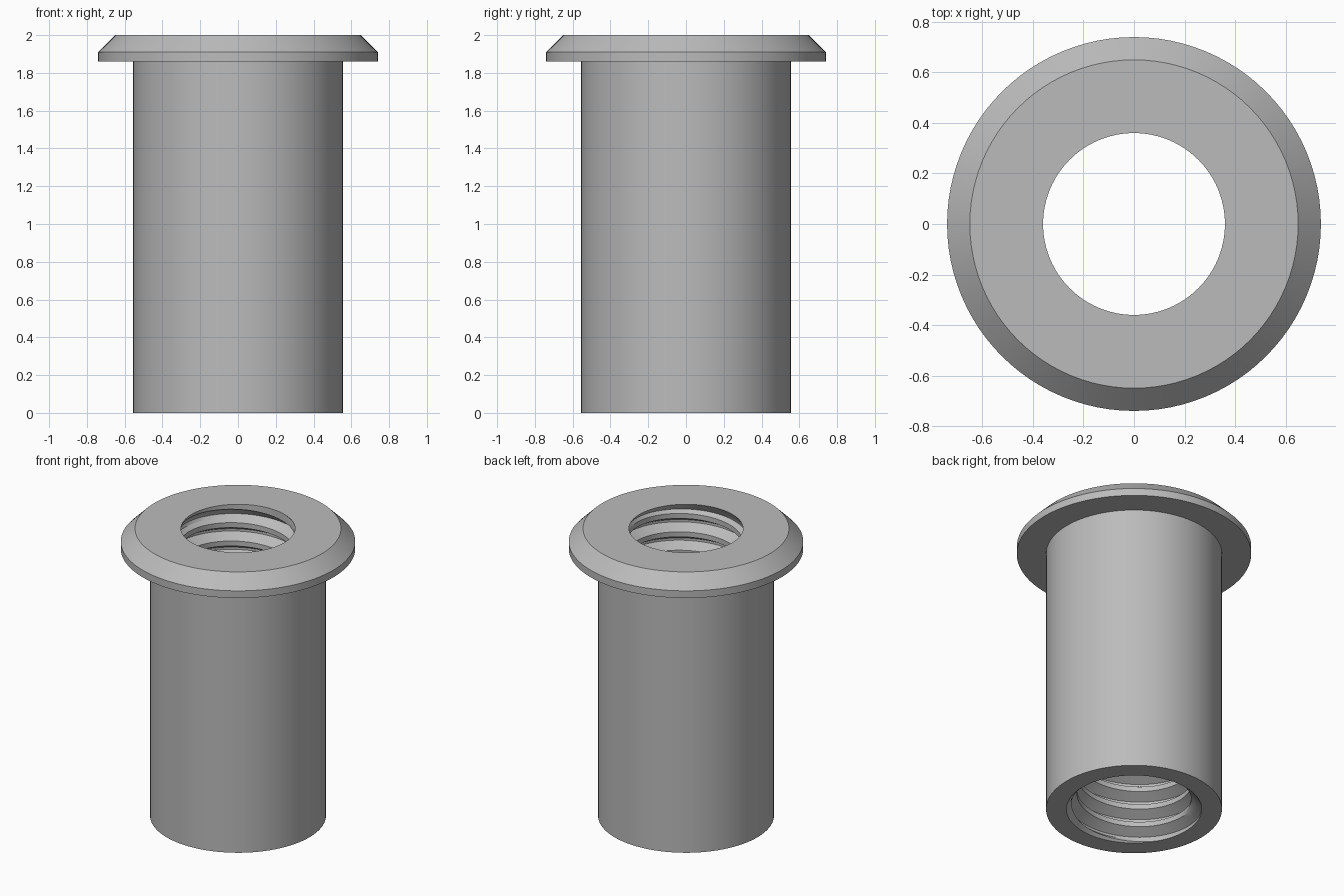
import bpy, bmesh, math

cube = bpy.data.objects.get("Cube")
if cube:
    bpy.data.objects.remove(cube)

SEGMENTS = 96
HEIGHT = 2.0
PITCH = 0.128
MINOR, MAJOR = 0.36, 0.427
FLANK = (MAJOR - MINOR) * math.tan(math.radians(30))
ROOT = PITCH / 8
CREST = PITCH - ROOT - 2 * FLANK


def steel():
    mat = bpy.data.materials.new("grey_steel")
    colour = (0.5, 0.5, 0.5, 1)
    mat.use_nodes = True
    mat.diffuse_color = colour
    mat.node_tree.nodes["Principled BSDF"].inputs["Base Color"].default_value = colour
    return mat


def thread_radius(z, turn):
    """Bore radius at a height: trapezoid thread with run-outs at both ends."""
    s = (z - turn * PITCH) % PITCH
    if s < CREST:
        depth = 0
    elif s < CREST + FLANK:
        depth = (s - CREST) / FLANK
    elif s < CREST + FLANK + ROOT:
        depth = 1
    else:
        depth = (PITCH - s) / FLANK
    r = MINOR + (MAJOR - MINOR) * depth
    r = max(r, MAJOR - z)                        # lead-in chamfer
    return min(r, MINOR + (HEIGHT - z) * 0.6)    # closed top lip


def add_strips(bm, columns):
    for a, b in zip(columns, columns[1:]):
        va, vb = [[bm.verts.new(p) for p in col] for col in (a, b)]
        for i in range(len(va) - 1):
            bm.faces.new((va[i], vb[i], vb[i + 1], va[i + 1]))


def point(r, z, turn):
    angle = turn * math.tau
    return (r * math.cos(angle), r * math.sin(angle), z)


bm = bmesh.new()
turns = [i / SEGMENTS for i in range(SEGMENTS + 1)]

# Barrel and bevelled flange
outer = [(MAJOR, 0), (0.555, 0), (0.555, 1.86), (0.74, 1.86),
         (0.74, 1.91), (0.65, HEIGHT), (MINOR, HEIGHT)]
add_strips(bm, [[point(r, z, t) for r, z in outer] for t in turns])

# Threaded bore: rows follow the helix so the thread edges stay crisp
steps = [0, CREST / 2, CREST, CREST + FLANK / 2, CREST + FLANK,
         CREST + FLANK + ROOT, PITCH - FLANK / 2]
columns = []
for t in turns:
    column = []
    for k in range(-2, int(HEIGHT / PITCH) + 3):
        for s in steps:
            z = min(max((k + t) * PITCH + s, 0), HEIGHT)
            column.append(point(thread_radius(z, t), z, t))
    columns.append(column)
add_strips(bm, columns)

bmesh.ops.remove_doubles(bm, verts=bm.verts, dist=0.0002)
bmesh.ops.dissolve_degenerate(bm, edges=bm.edges, dist=0.0002)
bmesh.ops.recalc_face_normals(bm, faces=bm.faces)

mesh = bpy.data.meshes.new("threaded_insert")
bm.to_mesh(mesh)
bm.free()
mesh.materials.append(steel())
insert = bpy.data.objects.new("threaded_insert", mesh)
bpy.context.collection.objects.link(insert)

bpy.ops.object.select_all(action='DESELECT')
insert.select_set(True)
bpy.context.view_layer.objects.active = insert
bpy.ops.object.shade_smooth_by_angle(angle=math.radians(25))
